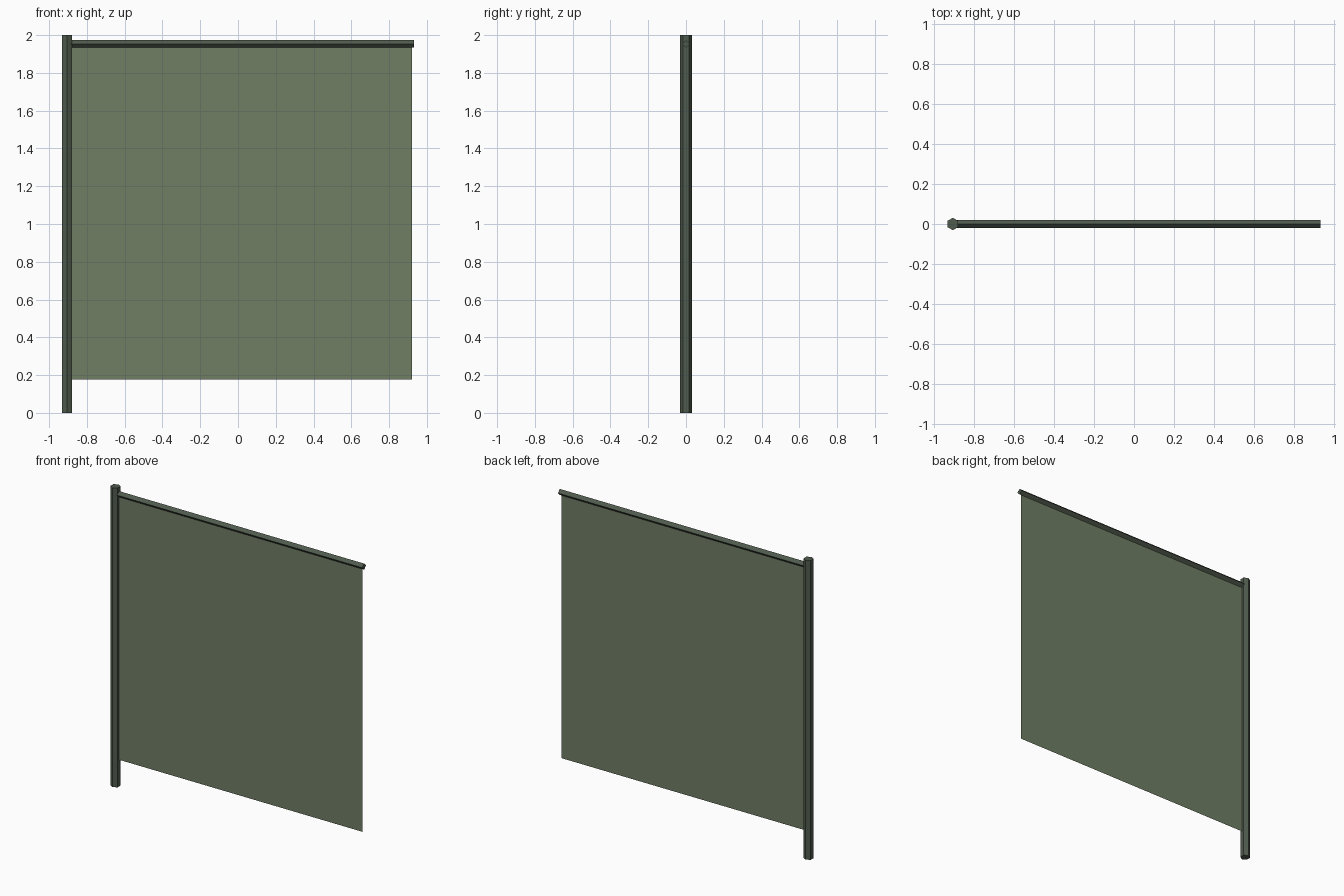
import bpy
import math

if "Cube" in bpy.data.objects:
    bpy.data.objects.remove(bpy.data.objects["Cube"])


def srgb(r, g, b):
    def lin(c):
        c /= 255
        return c / 12.92 if c <= 0.04045 else ((c + 0.055) / 1.055) ** 2.4
    return (lin(r), lin(g), lin(b), 1)


def material(name, colour):
    mat = bpy.data.materials.new(name)
    mat.diffuse_color = colour
    mat.use_nodes = True
    mat.node_tree.nodes["Principled BSDF"].inputs["Base Color"].default_value = mat.diffuse_color
    return mat


def mesh_object(name, verts, faces, mat):
    mesh = bpy.data.meshes.new(name)
    mesh.from_pydata(verts, [], faces)
    mesh.materials.append(mat)
    obj = bpy.data.objects.new(name, mesh)
    bpy.context.collection.objects.link(obj)
    return obj


def prism(name, sides, radius, start, end, axis, mat):
    """Capped prism between two points along x or z, with a corner facing +y."""
    rings = []
    for c in (start, end):
        for i in range(sides):
            a = 2 * math.pi * i / sides
            y, s = radius * math.cos(a), radius * math.sin(a)
            off = (-s, y, 0) if axis == 'z' else (0, y, s)
            rings.append(tuple(p + o for p, o in zip(c, off)))
    n = sides
    faces = [(i, (i + 1) % n, n + (i + 1) % n, n + i) for i in range(n)]
    faces += [tuple(reversed(range(n))), tuple(range(n, 2 * n))]
    return mesh_object(name, rings, faces, mat)


frame_green = material("dark green grey", srgb(80, 91, 77))
cloth_green = material("olive cloth", srgb(112, 126, 100))

POLE_X, BAR_Z = -0.906, 1.954

# Upright hexagonal pole
prism("pole", 6, 0.031, (POLE_X, 0, 0), (POLE_X, 0, 2), 'z', frame_green)

# Square crossbar turned on its corner
prism("crossbar", 4, 0.02, (POLE_X, 0, BAR_Z), (0.933, 0, BAR_Z), 'x', frame_green)

# Single-sheet cloth hanging from the crossbar
mesh_object("cloth", [(POLE_X, 0, 0.178), (0.922, 0, 0.178),
                      (0.922, 0, BAR_Z), (POLE_X, 0, BAR_Z)],
            [(0, 1, 2, 3)], cloth_green)
